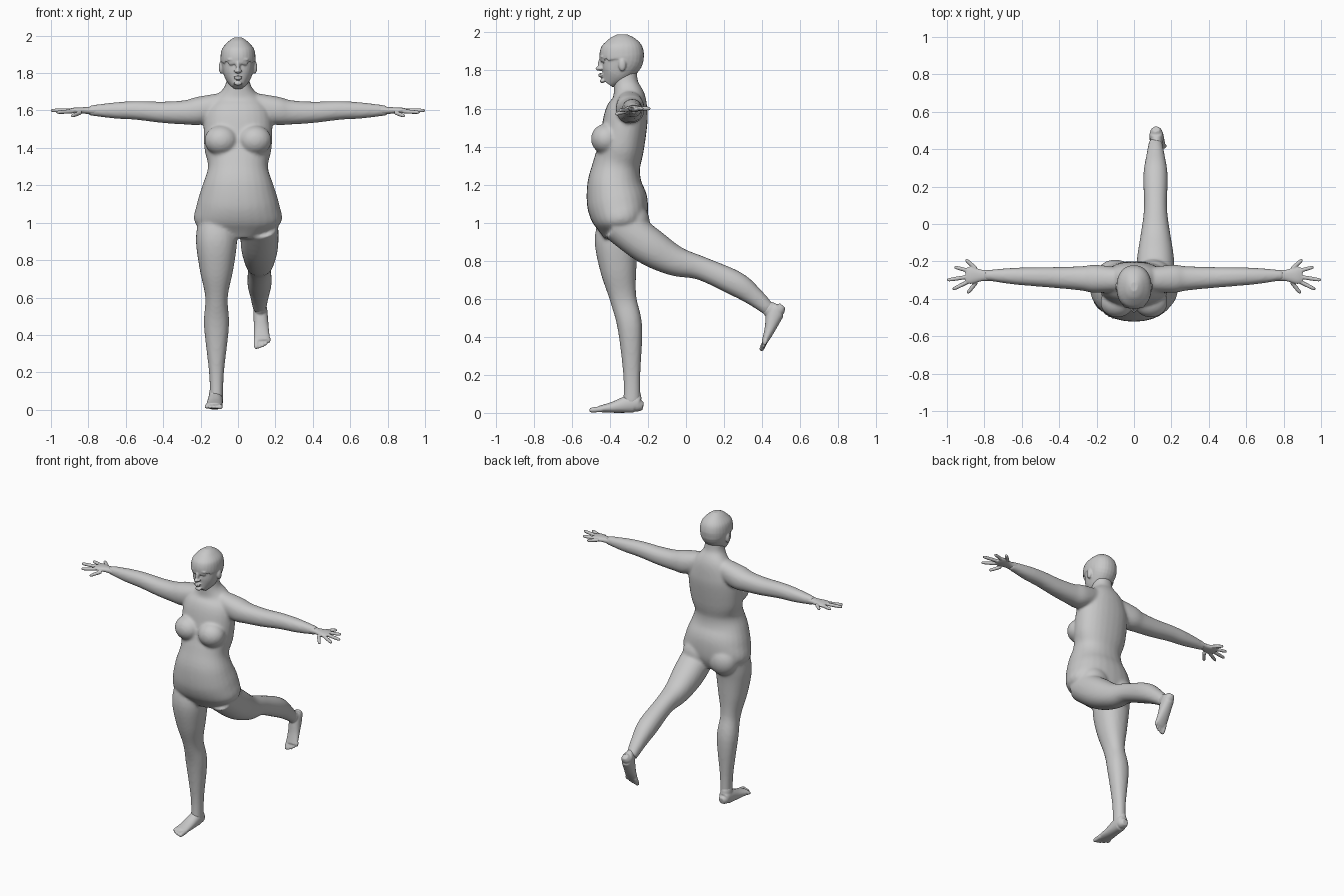
import bpy, bmesh, math
from mathutils import Vector, Matrix

if "Cube" in bpy.data.objects:
    bpy.data.objects.remove(bpy.data.objects["Cube"], do_unlink=True)

clay = bpy.data.materials.new("clay grey")
clay.use_nodes = True
grey = (.58, .58, .58, 1)
clay.diffuse_color = grey
clay.node_tree.nodes["Principled BSDF"].inputs["Base Color"].default_value = grey

across, along, upward = Vector((1, 0, 0)), Vector((0, 1, 0)), Vector((0, 0, 1))
unmoved = Matrix()
left_side, right_side = unmoved, Matrix.Scale(-1, 4, across)
both_sides = (left_side, right_side)


def catmull_rom(before, start, end, after, t):
    """Smooth value between start and end."""
    slope_in, slope_out = (end - before) / 2, (after - start) / 2
    rise = end - start
    bend = 3 * rise - 2 * slope_in - slope_out
    return start + t * (slope_in + t * (bend + t * (slope_in + slope_out - 2 * rise)))


def smooth_rows(rows, steps):
    """Add interpolated rows between the given ones."""
    result = []
    for i in range(len(rows) - 1):
        nearby = rows[max(i - 1, 0)], rows[i], rows[i + 1], rows[min(i + 2, len(rows) - 1)]
        for step in range(steps):
            result.append([catmull_rom(*values, step / steps) for values in zip(*nearby)])
    return result + [rows[-1]]


def tube(bm, rows, side, place=unmoved, power=2.2, sides=28, steps=5):
    """Loft rows of (x, y, z, half width along side, half depth)."""
    rows = smooth_rows(rows, steps)
    centres = [Vector(row[:3]) for row in rows]
    rings = []
    for i, (*centre, width, depth) in enumerate(rows):
        tangent = centres[min(i + 1, len(rows) - 1)] - centres[max(i - 1, 0)]
        tangent.normalize()
        wide = (side - tangent * side.dot(tangent)).normalized()
        deep = tangent.cross(wide)
        ring = []
        for k in range(sides):
            angle = math.tau * k / sides
            u, v = (math.copysign(abs(value) ** (2 / power), value)
                    for value in (math.cos(angle), math.sin(angle)))
            point = centres[i] + wide * u * width + deep * v * depth
            ring.append(bm.verts.new(place @ point))
        rings.append(ring)
    for lower, upper in zip(rings, rings[1:]):
        for k in range(sides):
            bm.faces.new((lower[k - 1], lower[k], upper[k], upper[k - 1]))
    bm.faces.new(rings[0])
    bm.faces.new(rings[-1])


def upright(bm, profile, x=0):
    """Vertical tube from rows of (z, half width, front y, back y)."""
    rows = [(x, (front + back) / 2, z, width, (back - front) / 2)
            for z, width, front, back in profile]
    tube(bm, rows, across)


def ball(bm, centre, radii, place=unmoved):
    shape = Matrix.Translation(centre) @ Matrix.Diagonal(radii).to_4x4()
    bmesh.ops.create_uvsphere(bm, u_segments=24, v_segments=16, radius=1, matrix=place @ shape)


def digit(bm, start, end, radius, side, place):
    """Finger or toe with a rounded tip."""
    rows = [(*start.lerp(end, t), radius * scale, radius * scale)
            for t, scale in ((0, 1), (.5, 1), (.9, .85), (1, .4))]
    tube(bm, rows, side, place, power=2, sides=12, steps=2)


def finish(name, bm, voxel, smoothing):
    """Fuse overlapping volumes into one smooth skin."""
    bmesh.ops.recalc_face_normals(bm, faces=bm.faces)
    mesh = bpy.data.meshes.new(name)
    bm.to_mesh(mesh)
    bm.free()
    mesh.materials.append(clay)
    part = bpy.data.objects.new(name, mesh)
    bpy.context.collection.objects.link(part)
    fuse = part.modifiers.new("fuse", 'REMESH')
    fuse.mode = 'VOXEL'
    fuse.voxel_size = voxel
    fuse.use_smooth_shade = True
    soften = part.modifiers.new("soften", 'SMOOTH')
    soften.factor = .5
    soften.iterations = smoothing


# Torso and neck
body = bmesh.new()
upright(body, [(.92, .12, -.43, -.24), (1, .23, -.48, -.2), (1.1, .22, -.52, -.2),
               (1.2, .19, -.52, -.23), (1.3, .16, -.49, -.24), (1.4, .18, -.46, -.22),
               (1.56, .18, -.43, -.2), (1.65, .14, -.39, -.21), (1.73, .07, -.38, -.25),
               (1.82, .06, -.38, -.26)])

# Breasts, buttocks and arms
arm = [(.05, 1.64, .06), (.2, 1.6, .075), (.28, 1.59, .065), (.4, 1.59, .057),
       (.54, 1.6, .05), (.66, 1.6, .043), (.8, 1.6, .026)]
for place in both_sides:
    ball(body, (.09, -.42, 1.44), (.09, .08, .08), place)
    ball(body, (.1, -.27, 1), (.1, .08, .1), place)
    rows = [(x, x / 30 - .3, z, radius, radius) for x, z, radius in arm]
    tube(body, rows, along, place)

# Standing leg
upright(body, [(1, .1, -.46, -.23), (.9, .11, -.48, -.25), (.75, .09, -.45, -.26),
               (.6, .06, -.4, -.26), (.45, .067, -.36, -.23), (.2, .04, -.33, -.24),
               (.05, .035, -.33, -.24)], x=-.115)

# Raised leg, swept back from the hip
raised = [(-.36, 1, .1), (-.2, .88, .1), (-.06, .8, .08), (.08, .76, .062),
          (.26, .68, .065), (.36, .61, .05), (.44, .54, .035)]
tube(body, [(.115, y, z, radius, radius) for y, z, radius in raised], across)
finish("body", body, voxel=.009, smoothing=8)

# Hands: a palm with fingers fanned out from the wrist
wrist = Vector((.81, -.27, 1.6))
palm = [(.76, .03, .024), (.81, .03, .018), (.87, .045, .016), (.9, .04, .01)]
fingertips = [(.89, -.37, 1.57), (.97, -.35, 1.59), (1, -.3, 1.6), (.96, -.23, 1.6), (.9, -.19, 1.6)]
for name, place in zip(("left_hand", "right_hand"), both_sides):
    hand = bmesh.new()
    tube(hand, [(x, -.275, wrist.z, width, depth) for x, width, depth in palm], along, place)
    for tip in map(Vector, fingertips):
        digit(hand, wrist.lerp(tip, .4), tip, .011, upward, place)
    finish(name, hand, voxel=.004, smoothing=3)

# Feet, shaped around the ankle with the toes towards the front
sole = [(.055, -.065, .02, .02), (.03, -.06, .035, .035), (0, -.05, .04, .05),
        (-.1, -.07, .043, .03), (-.18, -.08, .047, .016)]
standing = Matrix.Translation((-.12, -.28, .1)) @ right_side
swept = Matrix.Translation((.12, .43, .55)) @ Matrix.Rotation(math.radians(60), 4, across)
for name, place in (("right_foot", standing), ("left_foot", swept @ Matrix.Scale(.93, 4))):
    foot = bmesh.new()
    tube(foot, [(-y / 20, y, z, width, depth) for y, z, width, depth in sole], across, place)
    ball(foot, (0, 0, -.02), (.035, .045, .06), place)
    for toe in range(5):
        radius = .011 if toe else .015
        root = Vector((.018 * toe - .024, -.16, -.08))
        reach = Vector((0, toe * toe / 400 - .068, -.006))
        digit(foot, root, root + reach, radius, across, place)
    finish(name, foot, voxel=.005, smoothing=4)

# Skull and jaw
head = bmesh.new()
upright(head, [(1.73, .03, -.44, -.38), (1.78, .07, -.45, -.3), (1.85, .09, -.445, -.23),
               (1.88, .094, -.455, -.22), (1.93, .085, -.44, -.23), (1.97, .05, -.4, -.27),
               (1.99, .02, -.36, -.31)])

# Nose bridge, nose tip, lips and chin
ball(head, (0, -.45, 1.83), (.011, .014, .035))
ball(head, (0, -.46, 1.81), (.013, .016, .011))
ball(head, (0, -.45, 1.78), (.023, .012, .006))
ball(head, (0, -.45, 1.77), (.02, .012, .006))
ball(head, (0, -.44, 1.745), (.022, .013, .012))

# Eyes, brows, nostrils and ears
for place in both_sides:
    ball(head, (.034, -.43, 1.85), (.015, .013, .009), place)
    ball(head, (.034, -.437, 1.872), (.024, .014, .006), place)
    ball(head, (.013, -.45, 1.81), (.009, .012, .008), place)
    ball(head, (.09, -.335, 1.83), (.013, .02, .034), place)
finish("head", head, voxel=.005, smoothing=3)
